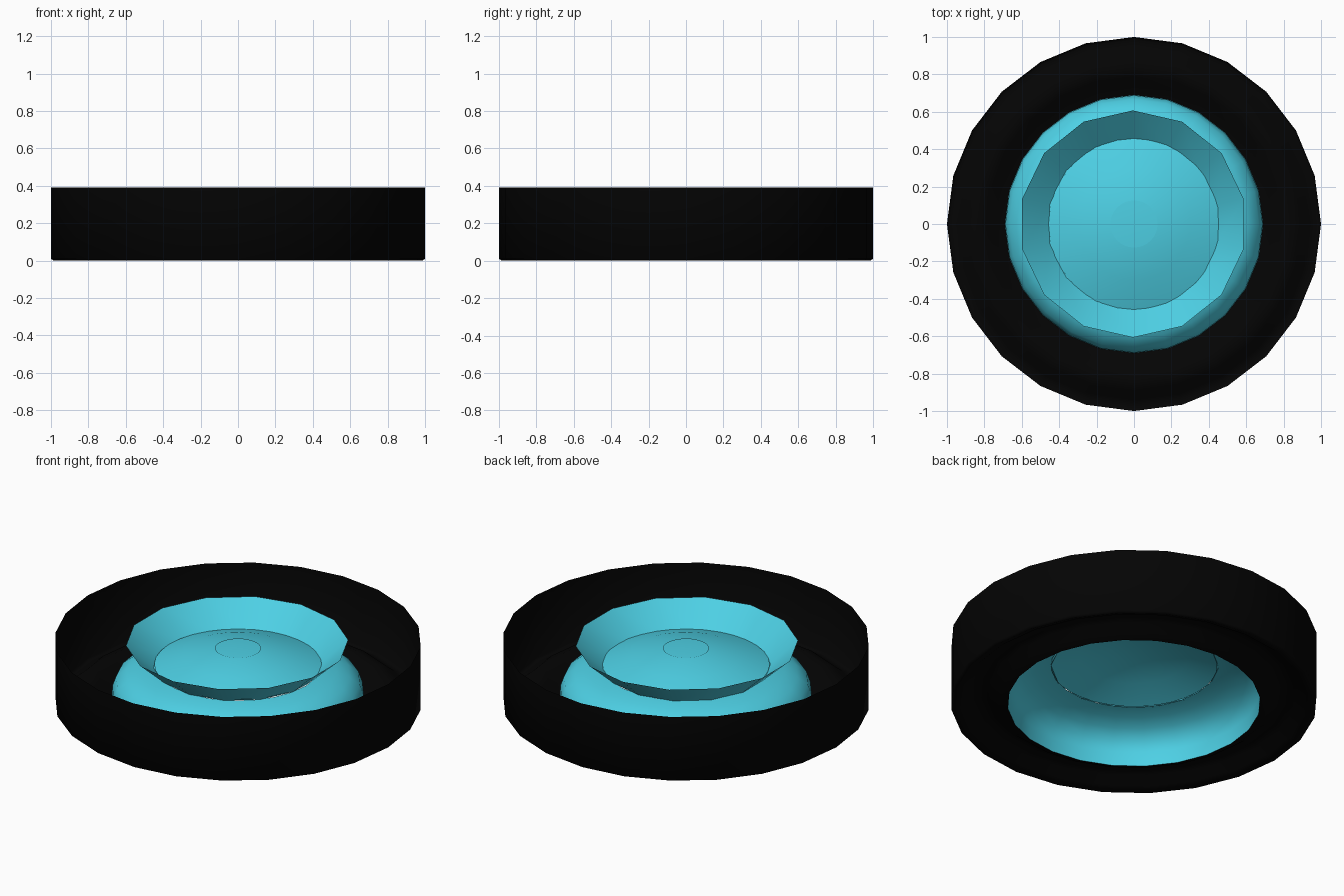
import bpy, bmesh, math

cube = bpy.data.objects.get("Cube")
if cube:
    bpy.data.objects.remove(cube, do_unlink=True)


def material(name, color, roughness):
    mat = bpy.data.materials.new(name)
    mat.use_nodes = True
    rgba = (*color, 1.0)
    mat.diffuse_color = rgba
    bsdf = mat.node_tree.nodes["Principled BSDF"]
    bsdf.inputs["Base Color"].default_value = rgba
    bsdf.inputs["Roughness"].default_value = roughness
    return mat


def lathe(name, profile, sides, mat, center_x=0.0):
    """Turn an open (radius, height) profile about z; radius 0 closes the end."""
    bm = bmesh.new()
    rings = []
    for r, z in profile:
        count = sides if r > 0 else 1
        angles = [math.pi / 2 + math.tau * i / sides for i in range(count)]
        rings.append([bm.verts.new((r * math.cos(a), r * math.sin(a), z)) for a in angles])
    for a, b in zip(rings, rings[1:]):
        for i in range(sides):
            j = (i + 1) % sides
            if len(b) == 1:
                bm.faces.new((a[i], a[j], b[0]))
            else:
                bm.faces.new((a[i], a[j], b[j], b[i]))
    mesh = bpy.data.meshes.new(name)
    bm.to_mesh(mesh)
    bm.free()
    mesh.materials.append(mat)
    obj = bpy.data.objects.new(name, mesh)
    obj.location.x = center_x
    bpy.context.collection.objects.link(obj)
    bpy.ops.object.select_all(action="DESELECT")
    obj.select_set(True)
    bpy.context.view_layer.objects.active = obj
    bpy.ops.object.shade_smooth_by_angle(angle=math.radians(60))
    return obj


rubber = material("black rubber", (0.0012, 0.0012, 0.0012), 0.8)
paint = material("turquoise paint", (0.075, 0.63, 0.78), 0.5)

# Tyre: open-topped tread wall with a rounded groove in the lower sidewall
lathe("tyre", [(0.69, 0.0), (0.74, 0.018), (0.79, 0.058), (0.84, 0.075),
               (0.89, 0.058), (0.94, 0.018), (0.985, 0.0), (1.0, 0.01),
               (1.0, 0.39)], 24, rubber)

# Wheel rim: rounded shoulder rising from the sidewall to the hub opening
lathe("wheel_rim", [(0.69, 0.0), (0.688, 0.085), (0.667, 0.145), (0.61, 0.19),
                    (0.54, 0.22), (0.453, 0.235)], 24, paint)

# Flared collar around the hub
lathe("flared_collar", [(0.457, 0.233), (0.607, 0.37)], 14, paint, -0.006)

# Domed hub cover with a thin centre cap laid on top
lathe("hub_cover", [(0.457, 0.242), (0.3, 0.297), (0.126, 0.333), (0.0, 0.339)], 32, paint)
lathe("centre_cap", [(0.126, 0.339), (0.0, 0.346)], 32, paint)
